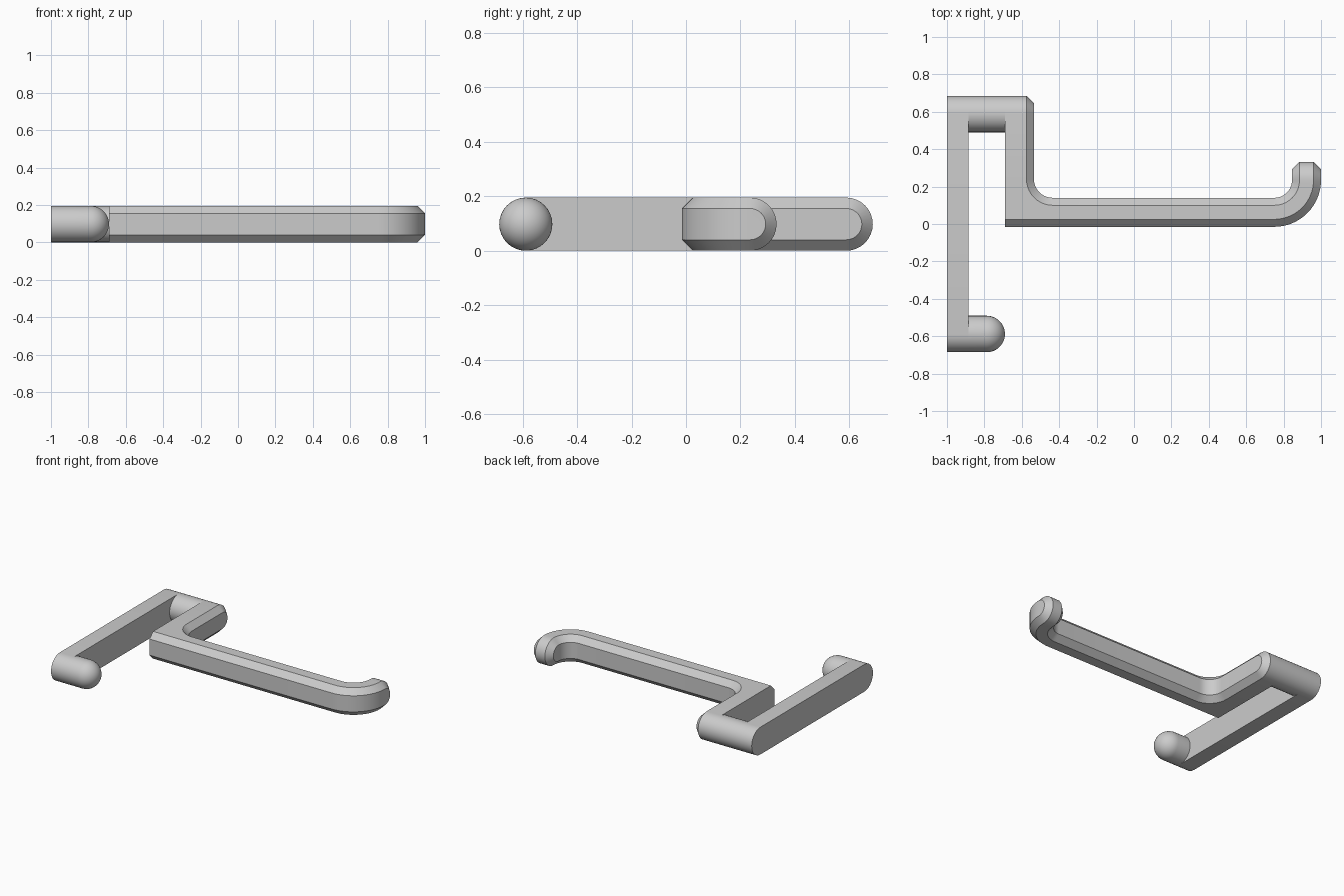
import bpy
import bmesh
from math import sin, cos, pi
from mathutils import Vector

cube = bpy.data.objects.get("Cube")
if cube:
    bpy.data.objects.remove(cube, do_unlink=True)

R = 0.0975           # half the height of every part
CH = 0.04            # chamfer
LOW = R - CH         # half height at a chamfered edge
PEG_Y = 0.588
PLATE_L, PLATE_R = -1.0, -0.885
ARM_L, ARM_R = -0.69, -0.535
FRONT, BACK = -0.015, 0.14
SEG = 16

grey = bpy.data.materials.new("light grey")
grey.use_nodes = True
colour = (0.6, 0.6, 0.6, 1)
grey.diffuse_color = colour
grey.node_tree.nodes["Principled BSDF"].inputs["Base Color"].default_value = colour


def finish(name, bm):
    bmesh.ops.remove_doubles(bm, verts=bm.verts, dist=1e-5)
    bmesh.ops.recalc_face_normals(bm, faces=bm.faces)
    mesh = bpy.data.meshes.new(name)
    bm.to_mesh(mesh)
    bm.free()
    mesh.materials.append(grey)
    obj = bpy.data.objects.new(name, mesh)
    bpy.context.collection.objects.link(obj)
    bpy.ops.object.select_all(action='DESELECT')
    obj.select_set(True)
    bpy.context.view_layer.objects.active = obj
    bpy.ops.object.shade_smooth_by_angle(angle=pi / 6)


def skin(bm, rings):
    for a, b in zip(rings, rings[1:]):
        for k in range(len(a) - 1):
            bm.faces.new((a[k], a[k + 1], b[k + 1], b[k]))


def rounded_bar(name, stations, start_dir, end_dir):
    """Bar along stations of (x, y, half height) points, half-round at both ends."""
    bm = bmesh.new()

    def ring(station, t, direction):
        return [bm.verts.new((x, y + direction * h * sin(t), R + h * cos(t)))
                for x, y, h in station]

    top = [ring(s, 0, 0) for s in stations]
    bottom = [ring(s, pi, 0) for s in stations]
    angles = [pi * i / SEG for i in range(1, SEG)]
    ends = []
    for i, direction in ((0, start_dir), (-1, end_dir)):
        arc = [ring(stations[i], t, direction) for t in angles]
        ends.append([top[i]] + arc + [bottom[i]])
    for strip in (top, bottom, *ends):
        skin(bm, strip)
    for k in (0, -1):
        for i in range(len(top) - 1):
            bm.faces.new((top[i][k], top[i + 1][k], bottom[i + 1][k], bottom[i][k]))
        for strip in ends:
            bm.faces.new([r[k] for r in strip])
    finish(name, bm)


def peg(name, y, profile):
    """Turn a profile of (x, radius) about an axis along x."""
    bm = bmesh.new()
    rings = []
    for i in range(2 * SEG + 1):
        t = pi * i / SEG
        rings.append([bm.verts.new(Vector((x, y + r * sin(t), R + r * cos(t))))
                      for x, r in profile])
    skin(bm, rings)
    finish(name, bm)


# Flat back plate with half-round ends
rounded_bar("back_plate",
            [[(x, y, R) for x in (PLATE_L, PLATE_R)] for y in (-PEG_Y, PEG_Y)], -1, 1)

# Domed front peg and plain rear peg
tip = ARM_L - R
dome = [(tip + R * sin(a), R * cos(a)) for a in (pi / 2 * i / 12 for i in range(13))]
peg("front_peg", -PEG_Y, [(PLATE_R, 0), (PLATE_R, R)] + dome)
peg("rear_peg", PEG_Y, [(PLATE_R, 0), (PLATE_R, R), (ARM_L, R), (ARM_L, 0)])

# Arm: upright, filleted corner, long bar and hooked tip
stations = [[(ARM_R, PEG_Y, LOW), (ARM_R - CH, PEG_Y, R),
             (ARM_L, PEG_Y, R), (ARM_L, PEG_Y, R)]]
fillet = 0.1
cx, cy = ARM_R + fillet, BACK + fillet
HALF = 5
for j in range(2 * HALF + 1):
    a = pi + pi / 2 * j / (2 * HALF)
    inner = [(cx + r * cos(a), cy + r * sin(a), h)
             for r, h in ((fillet, LOW), (fillet + CH, R))]
    if j < HALF:
        y = cy + (FRONT + CH - cy) * j / HALF
        outer = [(ARM_L, y, R)] * 2
    else:
        x = ARM_L + (cx - ARM_L) * (j - HALF) / HALF
        outer = [(x, FRONT + CH, R), (x, FRONT, LOW)]
    stations.append(inner + outer)

r_out = 0.25
r_in = r_out - (BACK - FRONT)
hx, hy = 1 - r_out, FRONT + r_out
for j in range(SEG + 1):
    a = -pi / 2 + pi / 2 * j / SEG
    stations.append([(hx + r * cos(a), hy + r * sin(a), h)
                     for r, h in ((r_in, LOW), (r_in + CH, R),
                                  (r_out - CH, R), (r_out, LOW))])
rounded_bar("hooked_arm", stations, 1, 1)
